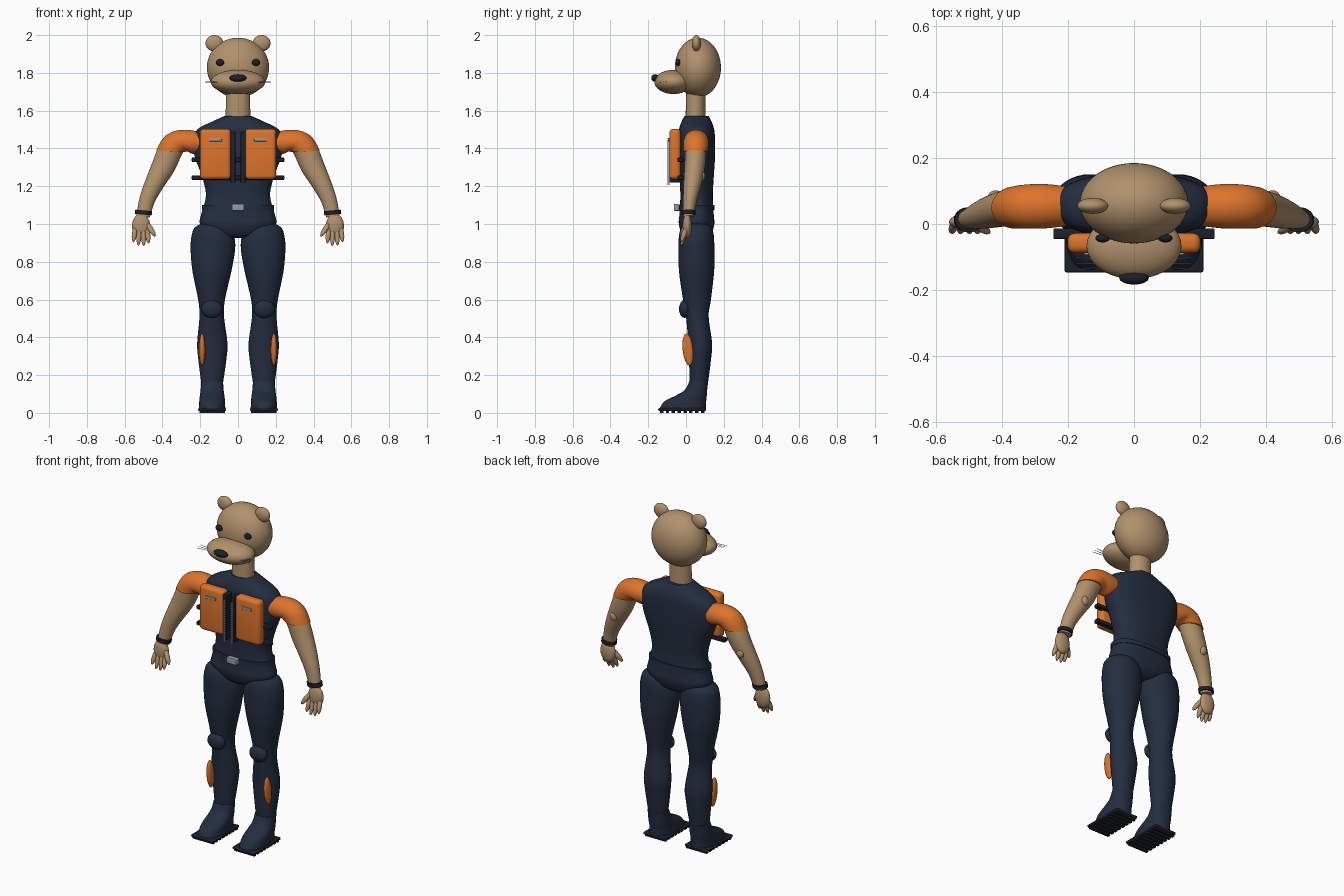
import bpy, bmesh, math
from mathutils import Matrix, Vector

cube = bpy.data.objects.get("Cube")
if cube:
    bpy.data.objects.remove(cube, do_unlink=True)


def material(name, rgb):
    m = bpy.data.materials.new(name)
    m.use_nodes = True
    m.diffuse_color = (*rgb, 1)
    m.node_tree.nodes["Principled BSDF"].inputs["Base Color"].default_value = (*rgb, 1)
    return m


TAN = material("tan fur", (0.44, 0.285, 0.15))
NAVY = material("navy suit", (0.017, 0.027, 0.05))
ORANGE = material("orange fabric", (0.72, 0.175, 0.025))
BLACK = material("dark rubber", (0.011, 0.014, 0.022))
GREY = material("grey metal", (0.30, 0.34, 0.37))


def finish(name, bm, mat, pair=False):
    """Turn a bmesh into an object, or into a mirrored left and right one."""
    for side in ((1, -1) if pair else (1,)):
        part = bm.copy()
        bmesh.ops.scale(part, vec=(side, 1, 1), verts=part.verts)
        bmesh.ops.recalc_face_normals(part, faces=part.faces)
        label = ("left_" if side > 0 else "right_") + name if pair else name
        mesh = bpy.data.meshes.new(label)
        part.to_mesh(mesh)
        part.free()
        mesh.materials.append(mat)
        ob = bpy.data.objects.new(label, mesh)
        bpy.context.collection.objects.link(ob)
        bpy.ops.object.select_all(action='DESELECT')
        ob.select_set(True)
        bpy.context.view_layer.objects.active = ob
        bpy.ops.object.shade_smooth_by_angle(angle=math.radians(40))
    bm.free()


def blob(name, centre, radii, mat, pair=False, rot=None, detail=32):
    """Ellipsoid."""
    bm = bmesh.new()
    mx = Matrix.Translation(centre) @ (rot or Matrix()) @ Matrix.Diagonal((*radii, 1))
    bmesh.ops.create_uvsphere(bm, u_segments=detail, v_segments=detail // 2, radius=1, matrix=mx)
    finish(name, bm, mat, pair)


def spindle(name, a, b, r, mat, detail=12):
    """Mirrored slim ellipsoid running from a to b."""
    a, b = Vector(a), Vector(b)
    rot = (b - a).to_track_quat('Z', 'Y').to_matrix().to_4x4()
    blob(name, (a + b) / 2, (r, r, (b - a).length / 2), mat, True, rot, detail)


def add_box(bm, lo, hi, bevel=0):
    lo, hi = Vector(lo), Vector(hi)
    mx = Matrix.Translation((lo + hi) / 2) @ Matrix.Diagonal((*(hi - lo), 1))
    verts = bmesh.ops.create_cube(bm, size=1, matrix=mx)["verts"]
    if bevel:
        edges = {e for v in verts for e in v.link_edges}
        bmesh.ops.bevel(bm, geom=list(edges), offset=bevel, segments=4, profile=0.5, affect='EDGES')


def box(name, lo, hi, mat, pair=False, bevel=0):
    bm = bmesh.new()
    add_box(bm, lo, hi, bevel)
    finish(name, bm, mat, pair)


def loft(name, rings, mat, pair=False, power=2.0, steps=5, n=40):
    """Skin rings (x, y, z, rx, ry, tilt) with smooth steps between them."""
    rows = []
    for i in range(len(rings) - 1):
        p = [rings[max(0, min(len(rings) - 1, i + k))] for k in (-1, 0, 1, 2)]
        for s in range(steps + (i == len(rings) - 2)):
            t = s / steps
            rows.append([b + 0.5 * t * (c - a + t * (2*a - 5*b + 4*c - d + t * (3*b - 3*c + d - a)))
                         for a, b, c, d in zip(*p)])
    bm, loops = bmesh.new(), []
    for x, y, z, rx, ry, tilt in rows:
        loop, ang = [], math.radians(tilt)
        for k in range(n):
            c, s = math.cos(math.tau * k / n), math.sin(math.tau * k / n)
            u = math.copysign(abs(c) ** (2 / power), c) * rx
            v = math.copysign(abs(s) ** (2 / power), s) * ry
            loop.append(bm.verts.new((x + u * math.cos(ang), y + v, z + u * math.sin(ang))))
        loops.append(loop)
    for a, b in zip(loops, loops[1:]):
        for k in range(n):
            bm.faces.new((a[k], a[(k + 1) % n], b[(k + 1) % n], b[k]))
    bm.faces.new(loops[0])
    bm.faces.new(loops[-1])
    finish(name, bm, mat, pair)


# Head
blob("head", (0, 0.063, 1.828), (0.165, 0.122, 0.158), TAN, detail=48)
blob("muzzle", (0, -0.067, 1.752), (0.144, 0.1, 0.064), TAN, detail=48)
blob("nose", (0, -0.163, 1.773), (0.045, 0.021, 0.02), BLACK)
blob("eye", (0.095, -0.043, 1.855), (0.022, 0.013, 0.018), BLACK, True)
blob("ear", (0.125, 0.055, 1.957), (0.047, 0.024, 0.043), TAN, True)
for i, fan in enumerate((-0.02, 0, 0.02)):
    spindle(f"whisker_{i}", (0.09, -0.12 + fan / 2, 1.752), (0.185, -0.12 + fan, 1.752 + fan / 8),
            0.0015, GREY, 8)
loft("neck", [(0, 0.05, 1.54, 0.066, 0.053, 0), (0, 0.052, 1.72, 0.063, 0.05, 0)], TAN)

# Torso: height, half width, half depth
body = [(0.925, 0.06, 0.05), (0.95, 0.14, 0.078), (1.0, 0.2, 0.094), (1.05, 0.195, 0.091),
        (1.15, 0.17, 0.086), (1.25, 0.19, 0.091), (1.36, 0.23, 0.098), (1.45, 0.238, 0.098),
        (1.505, 0.21, 0.092), (1.545, 0.13, 0.078), (1.572, 0.072, 0.064)]
loft("torso", [(0, 0.056, z, rx, ry, 0) for z, rx, ry in body], NAVY, power=2.4, n=56)
loft("belt", [(0, 0.056, z, 0.19, 0.094, 0) for z in (1.075, 1.1)], NAVY, power=2.4, n=56)
box("belt_buckle", (-0.033, -0.064, 1.07), (0.033, -0.035, 1.106), GREY, bevel=0.004)

# Vest
box("vest_panel", (0.037, -0.088, 1.236), (0.202, -0.028, 1.504), ORANGE, True, 0.022)
box("vest_label", (0.086, -0.094, 1.437), (0.152, -0.084, 1.453), GREY, True, 0.003)
for name, z in (("upper_strap", 1.34), ("lower_strap", 1.245)):
    box(name, (-0.245, -0.045, z - 0.011), (0.245, -0.014, z + 0.011), BLACK, bevel=0.004)
box("zip_tape", (0.014, -0.088, 1.22), (0.04, -0.03, 1.49), BLACK, True, 0.004)
teeth = bmesh.new()
for i in range(24):
    z = 1.21 + i * 0.0105
    add_box(teeth, (0.02, -0.1, z), (0.03, -0.086, z + 0.005))
finish("zip_teeth", teeth, GREY, True)

# Arms
loft("sleeve", [(0.19, 0.054, 1.43, 0.055, 0.058, 88), (0.265, 0.054, 1.435, 0.07, 0.067, 66),
                (0.325, 0.053, 1.427, 0.07, 0.067, 38), (0.36, 0.05, 1.384, 0.073, 0.064, 2)],
     ORANGE, True)
loft("arm", [(0.335, 0.05, 1.42, 0.06, 0.056, 15), (0.362, 0.05, 1.38, 0.065, 0.056, 15),
             (0.397, 0.046, 1.3, 0.062, 0.054, 20), (0.444, 0.034, 1.21, 0.051, 0.047, 22),
             (0.48, 0.022, 1.13, 0.042, 0.037, 18), (0.503, 0.013, 1.04, 0.036, 0.028, 8)], TAN, True)
blob("elbow", (0.42, 0.078, 1.255), (0.025, 0.024, 0.03), TAN, True)
loft("wristband", [(0.499, 0.013, 1.072, 0.045, 0.038, 5), (0.502, 0.013, 1.05, 0.045, 0.038, 5)],
     BLACK, True)
blob("palm", (0.513, 0.006, 0.99), (0.048, 0.024, 0.065), TAN, True)
for i, (x, tip, z) in enumerate(((0.542, 0.554, 0.905), (0.522, 0.527, 0.886),
                                 (0.502, 0.499, 0.884), (0.483, 0.473, 0.897))):
    spindle(f"finger_{i}", (x, 0.008, 0.995), (tip, -0.026, z), 0.0135, TAN, 16)
spindle("thumb", (0.49, 0.008, 1.015), (0.438, -0.027, 0.935), 0.0145, TAN, 16)

# Legs
loft("leg", [(0.14, 0.055, 1.005, 0.05, 0.05, 0), (0.135, 0.055, 0.98, 0.095, 0.08, 0),
             (0.133, 0.055, 0.94, 0.112, 0.092, 0), (0.133, 0.055, 0.87, 0.118, 0.095, 0),
             (0.138, 0.056, 0.75, 0.103, 0.093, 0), (0.14, 0.058, 0.6, 0.071, 0.074, 0),
             (0.139, 0.06, 0.51, 0.065, 0.06, 0), (0.136, 0.075, 0.37, 0.08, 0.063, 0),
             (0.136, 0.074, 0.28, 0.074, 0.058, 0), (0.137, 0.067, 0.14, 0.055, 0.047, 0)], NAVY, True)
blob("knee_pad", (0.139, -0.006, 0.55), (0.056, 0.031, 0.047), NAVY, True)
blob("calf_patch", (0.19, 0.01, 0.335), (0.017, 0.028, 0.085), ORANGE, True,
     Matrix.Rotation(math.radians(6), 4, 'X'))

# Boots
loft("boot", [(0.137, 0.067, 0.165, 0.058, 0.05, 0), (0.137, 0.052, 0.12, 0.061, 0.06, 0),
              (0.137, 0.028, 0.092, 0.065, 0.082, 0), (0.137, -0.003, 0.062, 0.068, 0.11, 0),
              (0.137, -0.018, 0.02, 0.07, 0.124, 0)], NAVY, True, power=2.4)
box("sole", (0.063, -0.147, 0.01), (0.211, 0.106, 0.026), BLACK, True, 0.007)
treads = bmesh.new()
for i in range(8):
    y = -0.138 + i * 0.031
    add_box(treads, (0.069, y, 0), (0.205, y + 0.018, 0.014))
finish("sole_treads", treads, BLACK, True)
